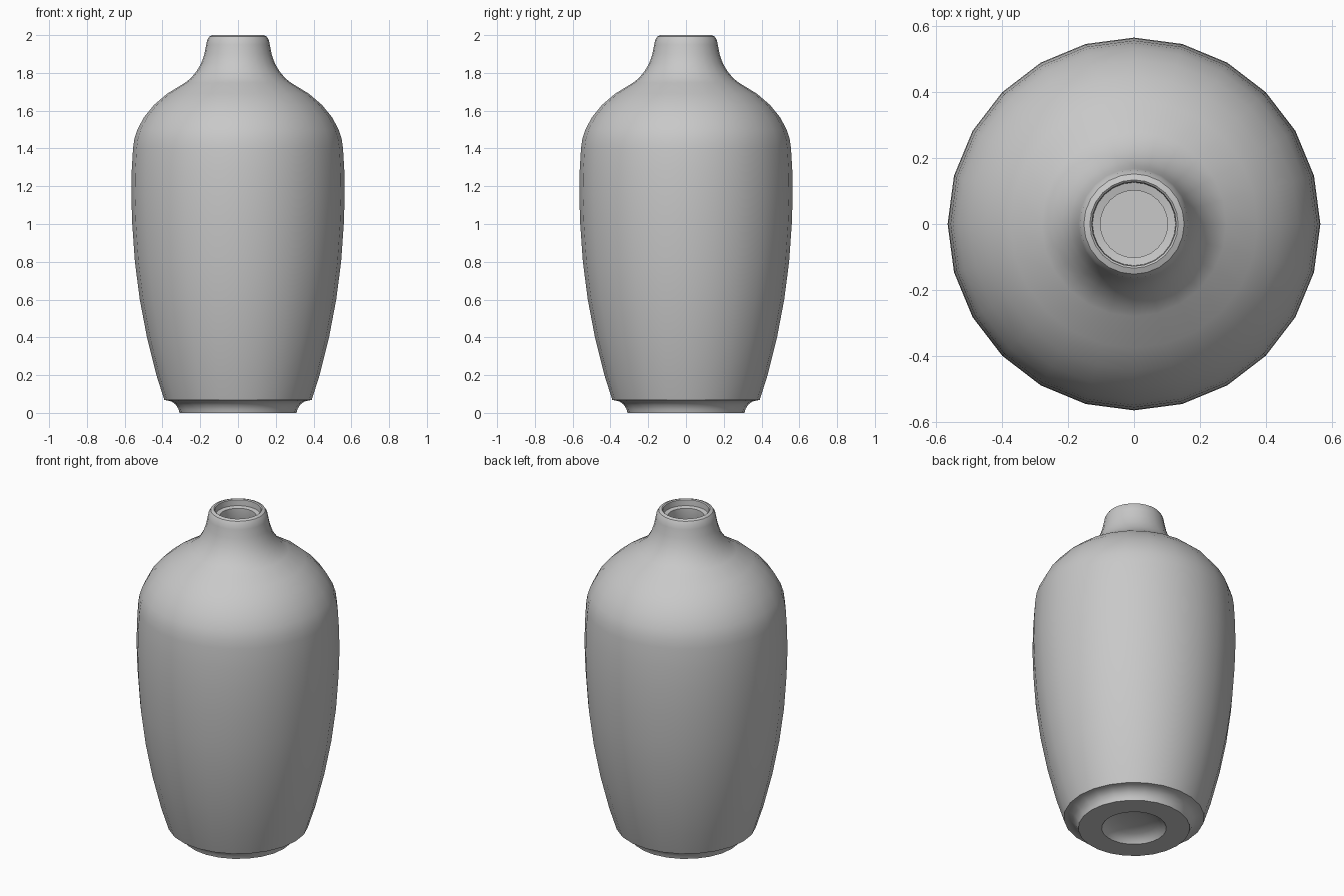
import bpy, bmesh, math
from mathutils import Vector

cube = bpy.data.objects.get("Cube")
if cube:
    bpy.data.objects.remove(cube, do_unlink=True)

SIDES = 24

# Glaze material
glaze = bpy.data.materials.new("plain grey")
glaze.use_nodes = True
colour = (0.58, 0.58, 0.58, 1)
glaze.diffuse_color = colour
bsdf = next(n for n in glaze.node_tree.nodes if n.type == 'BSDF_PRINCIPLED')
bsdf.inputs["Base Color"].default_value = colour
bsdf.inputs["Roughness"].default_value = 0.6

# Profile sections as (radius, height), from the underside round to the inside
underside = [(0, 0.055), (0.07, 0.052), (0.13, 0.04), (0.165, 0.02), (0.18, 0)]
foot = [(0.31, 0), (0.315, 0.02), (0.328, 0.042), (0.35, 0.06), (0.375, 0.066)]
body = [(0.39, 0.068), (0.432, 0.2), (0.482, 0.4), (0.52, 0.6), (0.546, 0.8),
        (0.56, 1.0), (0.565, 1.15), (0.563, 1.28), (0.556, 1.4)]
shoulder = [(0.549, 1.45), (0.533, 1.5), (0.498, 1.565), (0.445, 1.63),
            (0.375, 1.69), (0.28, 1.748)]
neck = [(0.25, 1.772), (0.22, 1.808), (0.195, 1.85), (0.178, 1.9), (0.168, 1.95)]
rim = [(0.163, 1.975), (0.152, 1.993), (0.134, 2.0), (0.128, 1.995), (0.126, 1.96)]
inside = [(0.102, 1.955), (0.102, 1.88), (0.13, 1.81), (0.24, 1.71), (0.43, 1.58),
          (0.5, 1.43), (0.515, 1.15), (0.48, 0.65), (0.36, 0.12), (0, 0.12)]
profile = underside + foot + body + shoulder + neck + rim + inside

# Lathe the profile around the vertical axis
bm = bmesh.new()
verts = [bm.verts.new((r, 0, z)) for r, z in profile]
edges = [bm.edges.new(pair) for pair in zip(verts, verts[1:])]
bmesh.ops.spin(bm, geom=verts + edges, cent=Vector(), axis=(0, 0, 1),
               angle=math.tau, steps=SIDES, use_merge=False)
bmesh.ops.remove_doubles(bm, verts=bm.verts[:], dist=0.0005)
bmesh.ops.recalc_face_normals(bm, faces=bm.faces[:])
mesh = bpy.data.meshes.new("vase")
bm.to_mesh(mesh)
bm.free()
mesh.materials.append(glaze)

vase = bpy.data.objects.new("vase", mesh)
bpy.context.collection.objects.link(vase)

# Smooth shading that keeps the foot and lip edges crisp
bpy.ops.object.select_all(action='DESELECT')
vase.select_set(True)
bpy.context.view_layer.objects.active = vase
bpy.ops.object.shade_smooth_by_angle(angle=math.radians(35))
